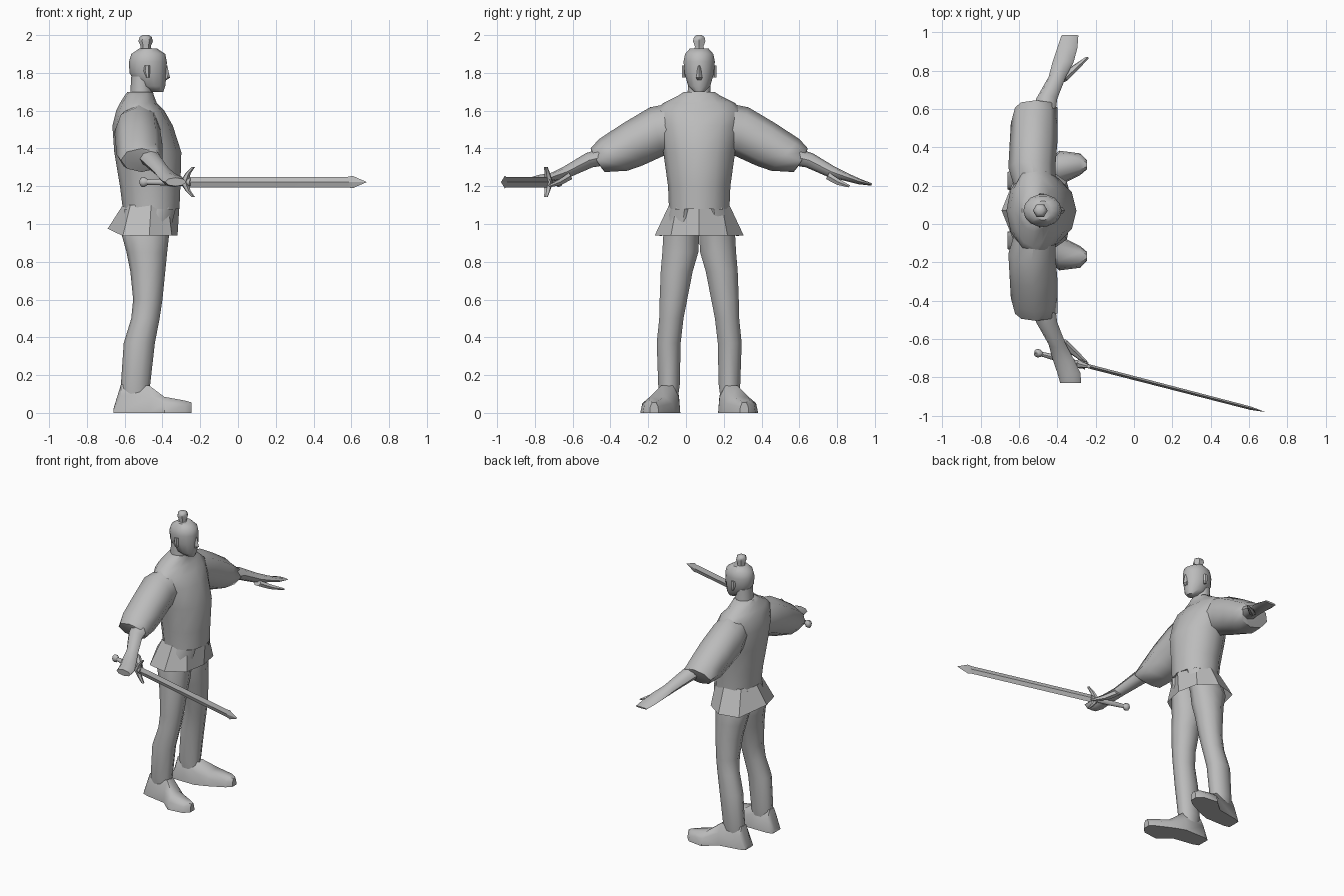
import bpy, bmesh, math
from mathutils import Matrix, Vector

C = 0.07  # y of the body's mirror plane
grey = bpy.data.materials.new("plain grey")
grey.diffuse_color = (0.5, 0.5, 0.5, 1)


def loft(name, rings, angle=45, caps=True, matrix=None):
    """Skin a list of equal-length point rings into one object."""
    bm = bmesh.new()
    vr = [[bm.verts.new(p) for p in r] for r in rings]
    n = len(vr[0])
    for a, b in zip(vr, vr[1:]):
        for i in range(n):
            j = (i + 1) % n
            bm.faces.new((a[i], a[j], b[j], b[i]))
    if caps:
        bm.faces.new(vr[0])
        bm.faces.new(vr[-1])
    bmesh.ops.recalc_face_normals(bm, faces=bm.faces)
    if matrix:
        bm.transform(matrix)
    me = bpy.data.meshes.new(name)
    bm.to_mesh(me)
    bm.free()
    me.materials.append(grey)
    ob = bpy.data.objects.new(name, me)
    bpy.context.collection.objects.link(ob)
    bpy.ops.object.select_all(action='DESELECT')
    ob.select_set(True)
    bpy.context.view_layer.objects.active = ob
    bpy.ops.object.shade_smooth_by_angle(angle=math.radians(angle))
    return ob


def circle(n):
    return [(math.cos(2 * math.pi * i / n), math.sin(2 * math.pi * i / n)) for i in range(n)]


def level(z, xb, xf, ya, yb, n=12):
    """Horizontal oval between back/front x and two y limits."""
    return [((xb + xf) / 2 + c * (xf - xb) / 2, (ya + yb) / 2 + s * (yb - ya) / 2, z)
            for c, s in circle(n)]


def body(name, rows, n=12, angle=45):
    return loft(name, [level(z, xb, xf, C - h, C + h, n) for z, xb, xf, h in rows], angle)


# torso and neck: z, back x, front x, half width
body("tunic", [(1.08, -.61, -.31, .16), (1.2, -.625, -.305, .165), (1.38, -.655, -.30, .19),
               (1.52, -.665, -.345, .22), (1.6, -.645, -.39, .23), (1.64, -.625, -.43, .19),
               (1.68, -.60, -.445, .11), (1.70, -.585, -.45, .08)])
body("neck", [(1.62, -.58, -.44, .07), (1.70, -.57, -.455, .064), (1.78, -.565, -.46, .062)], 10)

# head, hair knot, nose
body("head", [(1.70, -.46, -.395, .028), (1.73, -.53, -.385, .06), (1.80, -.575, -.378, .08),
              (1.86, -.577, -.377, .085), (1.90, -.565, -.385, .077), (1.93, -.52, -.43, .05)], 14)
body("hair_knot", [(1.92, -.52, -.455, .032), (1.94, -.515, -.462, .026), (1.968, -.527, -.45, .038),
                   (1.99, -.52, -.457, .032), (2.0, -.505, -.472, .016)], 6)
body("nose", [(1.762, -.40, -.378, .012), (1.775, -.41, -.36, .019), (1.80, -.41, -.366, .014),
              (1.84, -.41, -.374, .009)], 6)

# flared skirt with a pointed front and back
top = [(-.31, 0), (-.37, .12), (-.46, .16), (-.57, .12), (-.61, 0)]
hem = [(-.32, 0, .94), (-.35, .15, .938), (-.47, .235, .94), (-.61, .20, .937), (-.69, 0, .975)]


def both(pts):
    return pts + [(p[0], -p[1], p[2]) for p in pts[-2:0:-1]]


loft("skirt", [[(x, C + y, z) for x, y, z in both(r)]
               for r in ([(x, y, 1.1) for x, y in top], hem)], 25, False)


def limb(name, s, rows, n=8):
    """Arm-like loft; rows: top offset, top z, bottom offset, bottom z, back x, front x."""
    rings = []
    for dt, zt, db, zb, xb, xf in rows:
        rings.append([((xb + xf) / 2 + c * (xf - xb) / 2,
                       C + s * ((dt + db) / 2 + v * (dt - db) / 2),
                       (zt + zb) / 2 + v * (zt - zb) / 2) for c, v in circle(n)])
    return loft(name, rings, 50)


for side, s in (("left", 1), ("right", -1)):
    # wide sleeve, turned in at the cuff
    limb(side + "_sleeve", s, [
        (.12, 1.645, .10, 1.38, -.62, -.41), (.26, 1.618, .19, 1.36, -.655, -.41),
        (.40, 1.535, .30, 1.31, -.648, -.40), (.53, 1.45, .38, 1.282, -.642, -.40),
        (.575, 1.40, .50, 1.275, -.62, -.40), (.565, 1.37, .52, 1.30, -.54, -.405)])
    # forearm and hand
    hand = [(.52, 1.40, .50, 1.31, -.53, -.41), (.60, 1.375, .565, 1.30, -.51, -.40),
            (.715, 1.305, .68, 1.25, -.445, -.355), (.78, 1.272, .765, 1.23, -.425, -.315)]
    if s > 0:
        hand += [(.85, 1.24, .845, 1.21, -.40, -.295), (.915, 1.215, .912, 1.203, -.378, -.29)]
    else:
        hand += [(.85, 1.26, .84, 1.195, -.40, -.28), (.90, 1.245, .895, 1.20, -.385, -.275)]
    limb(side + "_hand", s, hand)
    limb(side + "_thumb", s, [(.69, 1.275, .67, 1.235, -.40, -.345), (.74, 1.24, .73, 1.205, -.35, -.29),
                              (.80, 1.205, .79, 1.193, -.26, -.235)], 6)
    # trouser leg: z, back x, front x, inner offset, outer offset
    leg = [(1.08, -.60, -.33, 0, .155), (.94, -.615, -.365, -.005, .195), (.85, -.59, -.375, .0, .20),
           (.75, -.57, -.385, .03, .208), (.6, -.555, -.40, .06, .213), (.5, -.565, -.415, .08, .215),
           (.37, -.605, -.44, .095, .228), (.15, -.62, -.465, .10, .22), (.08, -.62, -.465, .11, .21)]
    loft(side + "_leg", [level(z, xb, xf, C + s * a, C + s * b, 10) for z, xb, xf, a, b in leg], 50)
    # shoe, toes turned outwards: x, inner offset, outer offset, height
    shoe = [(-.66, .11, .20, .02), (-.62, .10, .215, .15), (-.47, .10, .24, .145),
            (-.39, .13, .312, .085), (-.28, .185, .298, .065), (-.245, .215, .262, .055)]
    rings = []
    for x, a, b, h in shoe:
        w = b - a
        prof = [(a, 0), (b, 0), (b - .06 * w, .6 * h), (b - .28 * w, h), (a + .28 * w, h), (a + .06 * w, .6 * h)]
        rings.append([(x, C + s * d, z) for d, z in prof])
    loft(side + "_shoe", rings, 45)
    # ear
    e = C + s * .08
    loft(side + "_ear", [level(z, xb, xf, e - .012, e + .012, 6) for z, xb, xf in
                         ((1.775, -.485, -.47), (1.81, -.50, -.465), (1.84, -.495, -.465))], 45)

# sword, built along +x from the guard then swung outwards
swing = Matrix.Translation((-.27, -.733, 1.222)) @ Matrix.Rotation(math.radians(-14.5), 4, 'Z')


def along(name, rows, n, angle):
    return loft(name, [[(x, c * ry, s * rz) for c, s in circle(n)] for x, ry, rz in rows], angle, True, swing)


along("sword_blade", [(0, .011, .028), (.88, .009, .028), (.905, .009, .033), (.981, .0005, .001)], 4, 20)
along("sword_grip", [(-.22, .012, .014), (-.12, .017, .018), (-.02, .015, .017), (.02, .022, .022)], 8, 45)
along("sword_pommel", [(-.258, .01, .012), (-.25, .02, .025), (-.232, .022, .027), (-.215, .012, .014)], 8, 45)

# guard: crossbar with tips swept towards the blade, thick in the middle
bar = [(.035, -.08, .010), (.005, -.045, .016), (-.015, 0, .026), (.005, .045, .016), (.035, .08, .010)]
loft("sword_guard", [[(x + c * r * .9, v * r, z) for c, v in circle(6)] for x, z, r in bar], 35, True, swing)
